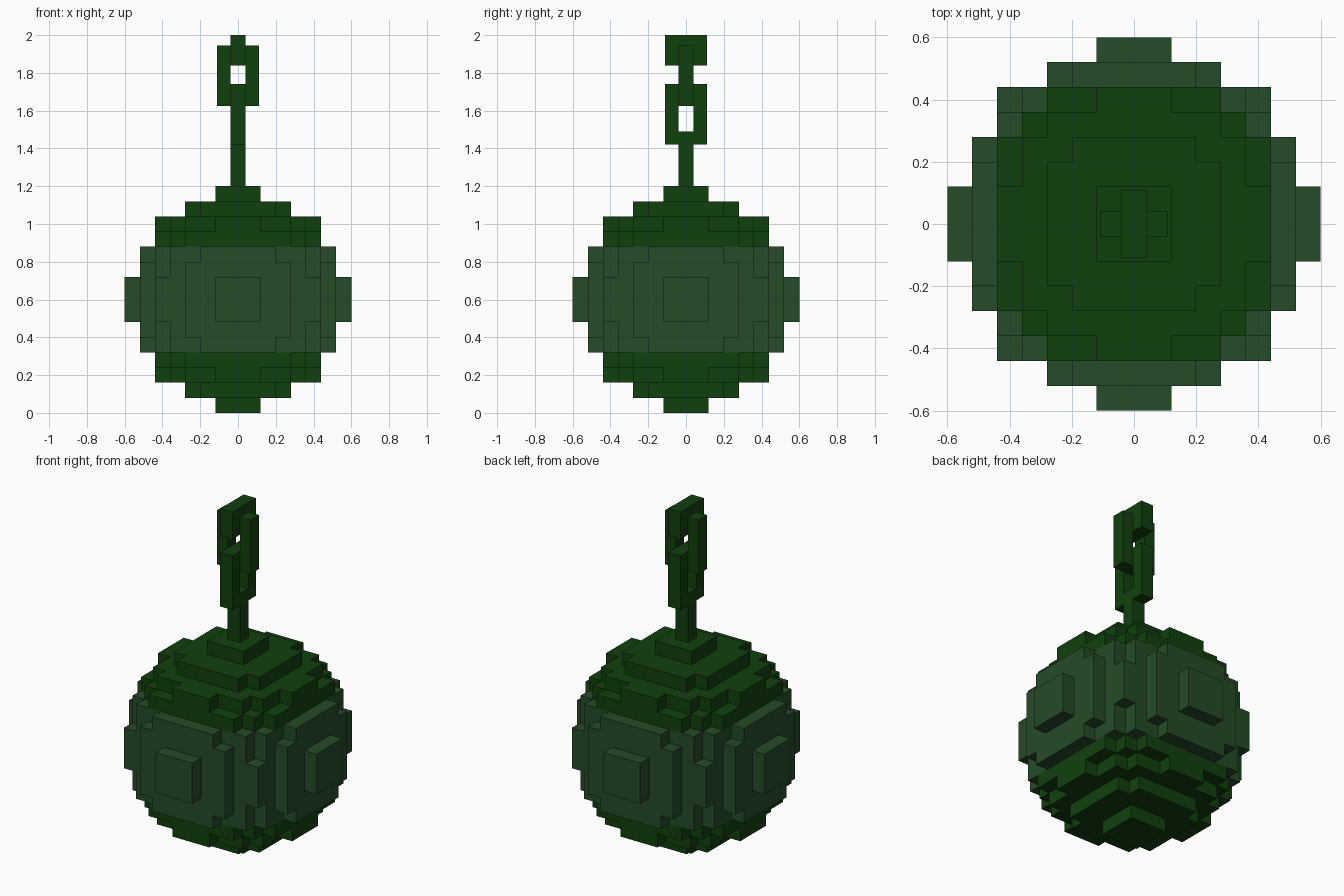
import bpy, bmesh
from mathutils import Vector, Matrix
from itertools import product

if "Cube" in bpy.data.objects:
    bpy.data.objects.remove(bpy.data.objects["Cube"])

V = 0.08          # voxel size
R2 = 51           # squared ball radius in voxels
MID = 0.6         # ball centre height


def material(name, rgb):
    m = bpy.data.materials.new(name)
    m.diffuse_color = (*rgb, 1)
    m.use_nodes = True
    m.node_tree.nodes["Principled BSDF"].inputs["Base Color"].default_value = m.diffuse_color
    return m


dark = material("dark_green", (0.0056, 0.051, 0.0044))
grey = material("grey_green", (0.0185, 0.070, 0.021))


def finish(name, bm, mat):
    bmesh.ops.recalc_face_normals(bm, faces=bm.faces)
    me = bpy.data.meshes.new(name)
    bm.to_mesh(me)
    bm.free()
    me.materials.append(mat)
    ob = bpy.data.objects.new(name, me)
    bpy.context.collection.objects.link(ob)
    return ob


def inside(c):
    return sum(a * a for a in c) <= R2


def ball_shell(name, layers, mat):
    """Outer skin of the stepped ball for the given voxel layers."""
    bm = bmesh.new()
    for c in product(range(-7, 8), range(-7, 8), layers):
        if not inside(c):
            continue
        for axis, sign in product(range(3), (-1, 1)):
            n = list(c)
            n[axis] += sign
            if inside(n):
                continue
            u, w = (axis + 1) % 3, (axis + 2) % 3
            corners = []
            for a, b in ((-1, -1), (1, -1), (1, 1), (-1, 1))[::sign]:
                p = Vector(c)
                p[axis] += sign / 2
                p[u] += a / 2
                p[w] += b / 2
                corners.append(bm.verts.new(p * V + Vector((0, 0, MID))))
            bm.faces.new(corners)
    bmesh.ops.remove_doubles(bm, verts=bm.verts, dist=1e-4)
    return finish(name, bm, mat)


def box(name, sx, sy, z0, z1, mat):
    bm = bmesh.new()
    bmesh.ops.create_cube(bm, size=1, matrix=Matrix.Translation((0, 0, (z0 + z1) / 2))
                          @ Matrix.Diagonal((sx, sy, z1 - z0, 1)))
    return finish(name, bm, mat)


def chain_link(name, z0, z1, along_y, mat, half=0.11, bar=0.07, thick=0.08):
    """Rectangular ring standing upright."""
    bm = bmesh.new()
    rings = []
    for d in (0, bar):
        h = half - d
        rings.append([bm.verts.new((x, -thick / 2, z)) for x, z in
                      ((-h, z0 + d), (h, z0 + d), (h, z1 - d), (-h, z1 - d))])
    outer, inner = rings
    for i in range(4):
        j = (i + 1) % 4
        bm.faces.new((outer[i], outer[j], inner[j], inner[i]))
    ext = bmesh.ops.extrude_face_region(bm, geom=bm.faces[:], use_keep_orig=True)
    moved = [g for g in ext["geom"] if isinstance(g, bmesh.types.BMVert)]
    bmesh.ops.translate(bm, verts=moved, vec=(0, thick, 0))
    if along_y:
        bmesh.ops.rotate(bm, verts=bm.verts, matrix=Matrix.Rotation(1.5707963, 3, 'Z'))
    return finish(name, bm, mat)


# Ball: dark caps and lighter middle band
ball_shell("ball_bottom_cap", range(-7, -3), dark)
ball_shell("ball_band", range(-3, 4), grey)
ball_shell("ball_top_cap", range(4, 8), dark)

# Chain: post, two interlocked links and a cut-off end link
box("chain_post", 0.08, 0.08, 1.2, 1.48, dark)
chain_link("lower_link", 1.42, 1.74, True, dark)
chain_link("upper_link", 1.625, 1.945, False, dark)
box("end_link", 0.08, 0.22, 1.84, 2.0, dark)
